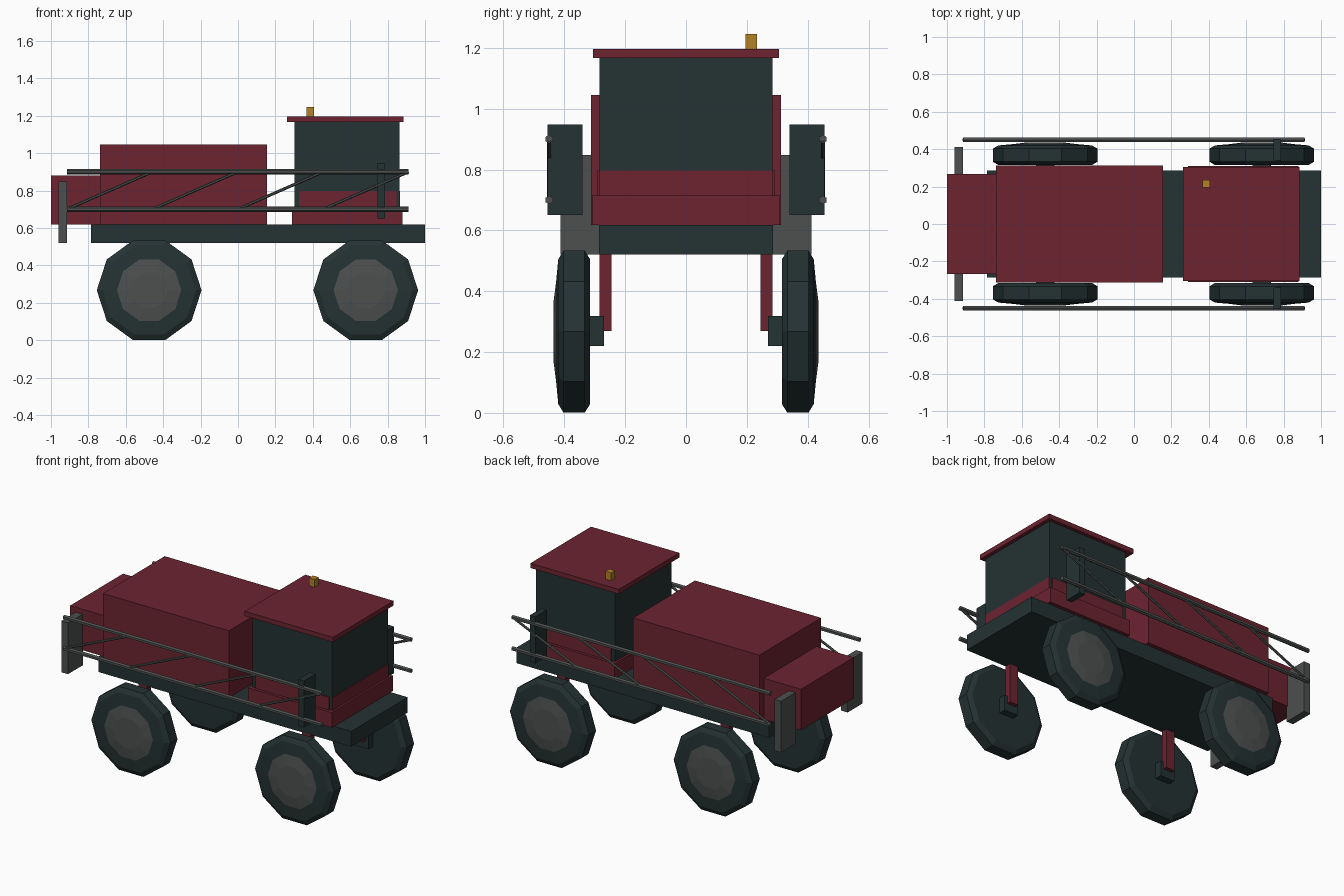
import bpy, bmesh, math
from mathutils import Vector

default = bpy.data.objects.get("Cube")
if default:
    bpy.data.objects.remove(default, do_unlink=True)


def material(name, rgb):
    m = bpy.data.materials.new(name)
    m.use_nodes = True
    col = (*rgb, 1.0)
    m.diffuse_color = col
    m.node_tree.nodes["Principled BSDF"].inputs["Base Color"].default_value = col
    return m


RED = material("dark red paint", (0.15, 0.017, 0.03))
DARK = material("dark slate", (0.018, 0.032, 0.033))
GREY = material("grey metal", (0.075, 0.08, 0.08))
AMBER = material("amber lamp", (0.45, 0.22, 0.02))


def finish(bm, name, *mats):
    bmesh.ops.recalc_face_normals(bm, faces=bm.faces)
    me = bpy.data.meshes.new(name)
    bm.to_mesh(me)
    bm.free()
    for m in mats:
        me.materials.append(m)
    ob = bpy.data.objects.new(name, me)
    bpy.context.collection.objects.link(ob)
    return ob


def box(name, xs, ys, zs, mat):
    bm = bmesh.new()
    bmesh.ops.create_cube(bm, size=1.0)
    for v in bm.verts:
        for i, (lo, hi) in enumerate((xs, ys, zs)):
            v.co[i] = lo if v.co[i] < 0 else hi
    return finish(bm, name, mat)


def pair(name, xs, ys, zs, mat):
    # mirrored left (+y) and right (-y) boxes
    box(name + "_a", xs, ys, zs, mat)
    box(name + "_b", xs, (-ys[1], -ys[0]), zs, mat)


def rod(name, a, b, radius, mat):
    a, b = Vector(a), Vector(b)
    bm = bmesh.new()
    bmesh.ops.create_cone(bm, cap_ends=True, segments=6, radius1=radius,
                          radius2=radius, depth=(b - a).length)
    ob = finish(bm, name, mat)
    ob.location = (a + b) / 2
    ob.rotation_euler = (b - a).to_track_quat("Z", "Y").to_euler()
    return ob


def wheel(name, x, side):
    # ten-sided lathe: tyre rings, then the hub cap
    profile = [(0.25, 0.315), (0.28, 0.333), (0.28, 0.403),
               (0.25, 0.42), (0.172, 0.427), (0.1, 0.436)]
    n = 10
    bm = bmesh.new()
    rings = []
    for r, y in profile:
        rings.append([bm.verts.new((x + r * math.cos(math.tau * i / n), side * y,
                                    0.267 + r * math.sin(math.tau * i / n)))
                      for i in range(n)])
    bm.faces.new(rings[0])
    for k, (p, q) in enumerate(zip(rings, rings[1:])):
        for i in range(n):
            j = (i + 1) % n
            f = bm.faces.new((p[i], p[j], q[j], q[i]))
            f.material_index = int(k == len(rings) - 2)
    bm.faces.new(rings[-1]).material_index = 1
    finish(bm, name, DARK, GREY)


# Body
box("chassis", (-0.787, 1.0), (-0.286, 0.286), (0.52, 0.618), DARK)
box("tank", (-0.737, 0.155), (-0.312, 0.312), (0.618, 1.045), RED)
box("rear_box", (-1.0, -0.735), (-0.267, 0.267), (0.618, 0.88), RED)

# Cab
box("cab", (0.302, 0.863), (-0.284, 0.284), (0.65, 1.168), DARK)
box("cab_base", (0.288, 0.88), (-0.309, 0.309), (0.618, 0.715), RED)
box("cab_nose_panel", (0.8625, 0.867), (-0.284, 0.284), (0.715, 0.797), RED)
pair("cab_side_panel", (0.327, 0.847), (0.283, 0.291), (0.715, 0.797), RED)
box("roof", (0.261, 0.886), (-0.306, 0.306), (1.166, 1.196), RED)
box("beacon", (0.366, 0.405), (0.195, 0.234), (1.196, 1.246), AMBER)

# Boom supports
pair("rear_boom_bracket", (-0.961, -0.914), (0.26, 0.412), (0.52, 0.848), GREY)
pair("front_boom_bracket", (0.746, 0.785), (0.34, 0.455), (0.65, 0.948), DARK)

# Running gear and lattice booms on each side
for side, tag in ((1, "left"), (-1, "right")):
    for x, end in ((-0.475, "rear"), (0.683, "front")):
        wheel(f"{end}_{tag}_wheel", x, side)
    y = side * 0.45
    x0, x1, low, high, bays = -0.915, 0.912, 0.70, 0.90, 4
    for z, level in ((low, "lower"), (high, "upper")):
        rod(f"{tag}_{level}_boom_rail", (x0, y, z), (x1, y, z), 0.014, GREY)
    step = (x1 - x0) / bays
    for i in range(bays):
        rod(f"{tag}_boom_brace_{i + 1}", (x0 + i * step, y, low),
            (x0 + (i + 1) * step, y, high), 0.008, GREY)

for x, end in ((-0.475, "rear"), (0.683, "front")):
    pair(f"{end}_axle_stub", (x - 0.05, x + 0.05), (0.27, 0.325), (0.22, 0.318), DARK)
    pair(f"{end}_strut", (x - 0.03, x + 0.03), (0.245, 0.285), (0.27, 0.53), RED)
